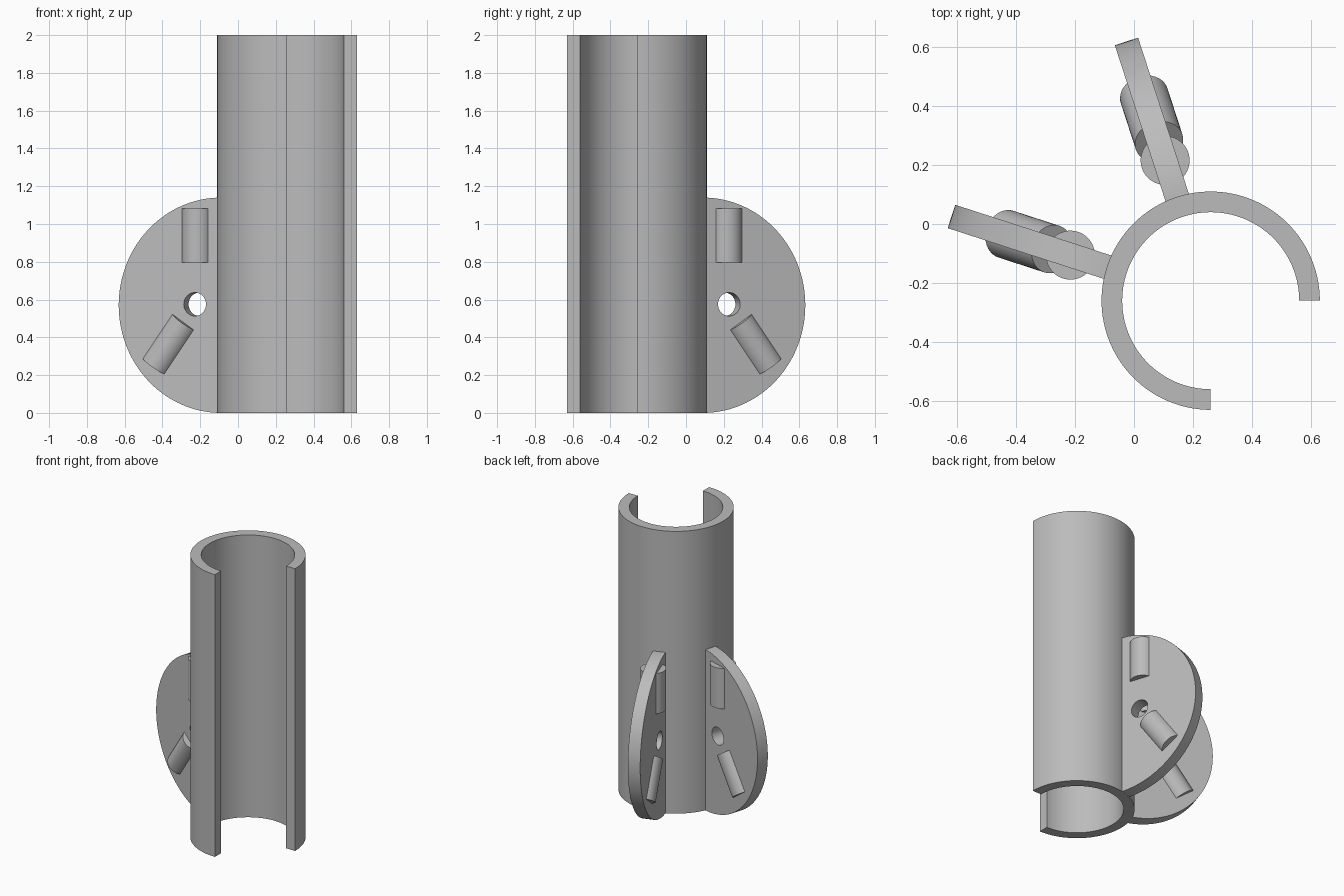
import bpy, bmesh
from math import sin, cos, pi, radians
from mathutils import Matrix, Vector

if "Cube" in bpy.data.objects:
    bpy.data.objects.remove(bpy.data.objects["Cube"], do_unlink=True)

AXIS = Vector((0.26, -0.26, 0))      # centre line of the tube
OUTER, INNER, HEIGHT = 0.37, 0.30, 2.0
FIN_R, FIN_HALF = 0.57, 0.0415       # fin radius and half thickness
HUB = (0.5, 0.575)                   # hole centre on a fin: distance out, height

grey = bpy.data.materials.new("plain grey")
grey.use_nodes = True
grey.diffuse_color = (0.5, 0.5, 0.5, 1)
grey.node_tree.nodes["Principled BSDF"].inputs["Base Color"].default_value = (0.5, 0.5, 0.5, 1)


def finish(obj):
    """Give the part its material and smooth shading with sharp edges."""
    obj.data.materials.clear()
    obj.data.materials.append(grey)
    bpy.ops.object.select_all(action="DESELECT")
    obj.select_set(True)
    bpy.context.view_layer.objects.active = obj
    bpy.ops.object.shade_smooth_by_angle(angle=radians(30))


def from_bmesh(name, bm, matrix):
    bmesh.ops.recalc_face_normals(bm, faces=bm.faces)
    mesh = bpy.data.meshes.new(name)
    bm.to_mesh(mesh)
    bm.free()
    obj = bpy.data.objects.new(name, mesh)
    bpy.context.collection.objects.link(obj)
    obj.matrix_world = matrix
    finish(obj)


def arc(cx, cy, r, start, end, steps):
    angles = [radians(start + (end - start) * i / steps) for i in range(steps + 1)]
    return [(cx + r * cos(a), cy + r * sin(a)) for a in angles]


def open_tube():
    """Three quarters of a tube, open towards the front left."""
    bm = bmesh.new()
    inside = arc(0, 0, INNER, 0, 270, 96)
    outside = arc(0, 0, OUTER, 0, 270, 96)
    rings = [[bm.verts.new((x, y, z)) for x, y in pts]
             for pts, z in ((outside, 0), (outside, HEIGHT), (inside, HEIGHT), (inside, 0))]
    for a, b in zip(rings, rings[1:] + rings[:1]):
        for i in range(len(a) - 1):
            bm.faces.new((a[i], a[i + 1], b[i + 1], b[i]))
    for end in (0, -1):
        bm.faces.new([ring[end] for ring in rings])
    from_bmesh("open_tube", bm, Matrix.Translation(AXIS))


def fin(name, matrix):
    """Half disc with a round hole, extruded from a filled outline."""
    curve = bpy.data.curves.new(name, "CURVE")
    curve.dimensions = "2D"
    curve.fill_mode = "BOTH"
    curve.extrude = FIN_HALF
    root = 0.354
    rim = [(0.34, 0)] + arc(root, FIN_R, FIN_R, -90, 90, 72) + [(0.34, 2 * FIN_R)]
    hole = arc(*HUB, 0.062, 0, 360, 40)[:-1]
    for points in (rim, hole):
        spline = curve.splines.new("POLY")
        spline.points.add(len(points) - 1)
        for p, (x, y) in zip(spline.points, points):
            p.co = (x, y, 0, 1)
        spline.use_cyclic_u = True
    obj = bpy.data.objects.new(name, curve)
    bpy.context.collection.objects.link(obj)
    obj.matrix_world = matrix
    bpy.ops.object.select_all(action="DESELECT")
    obj.select_set(True)
    bpy.context.view_layer.objects.active = obj
    bpy.ops.object.convert(target="MESH")
    obj = bpy.context.object
    bm = bmesh.new()
    bm.from_mesh(obj.data)
    bmesh.ops.remove_doubles(bm, verts=bm.verts, dist=0.0001)
    bmesh.ops.recalc_face_normals(bm, faces=bm.faces)
    bm.to_mesh(obj.data)
    bm.free()
    finish(obj)


def rod(name, matrix, turn, start):
    """Round rod in the fin's plane, pointing away from the hole."""
    length = 0.286
    bm = bmesh.new()
    bmesh.ops.create_cone(bm, cap_ends=True, segments=48, radius1=0.083,
                          radius2=0.083, depth=length)
    place = (Matrix.Translation((*HUB, 0)) @ Matrix.Rotation(turn, 4, "Z")
             @ Matrix.Translation((start + length / 2, 0, 0))
             @ Matrix.Rotation(pi / 2, 4, "Y"))
    from_bmesh(name, bm, matrix @ place)


open_tube()
for side, angle in (("right", 162), ("back", 108)):
    # Fin plane: local x runs out from the tube, local y runs up
    plane = (Matrix.Translation(AXIS) @ Matrix.Rotation(radians(angle), 4, "Z")
             @ Matrix.Rotation(pi / 2, 4, "X"))
    fin(side + "_fin", plane)
    rod(side + "_upright_rod", plane, radians(90), 0.22)
    rod(side + "_slanted_rod", plane, radians(-55), 0.115)
